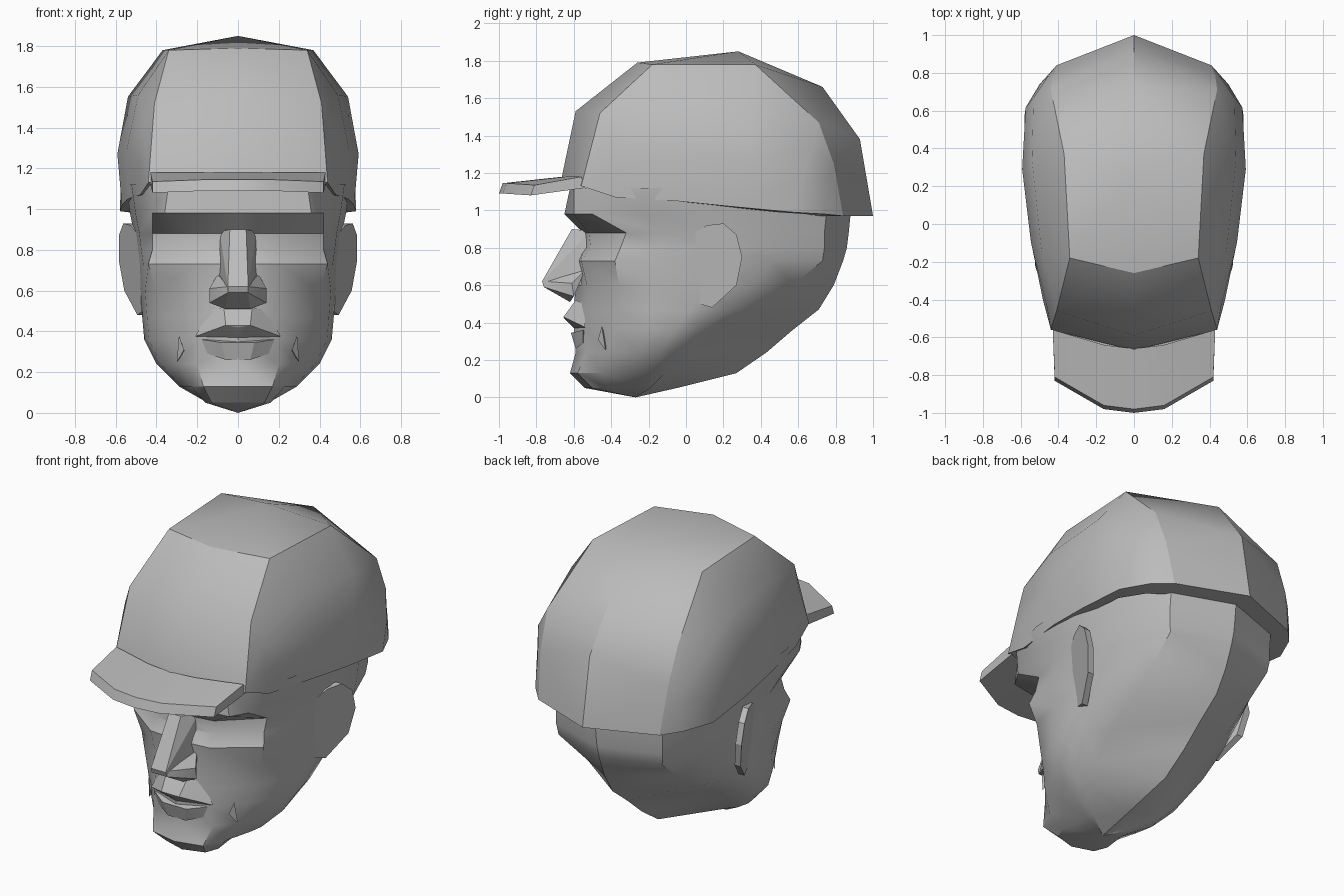
import bpy, bmesh, math
from mathutils import Vector

if "Cube" in bpy.data.objects:
    bpy.data.objects.remove(bpy.data.objects["Cube"])

grey = bpy.data.materials.new("plain grey")
grey.use_nodes = True
grey.diffuse_color = (0.5, 0.5, 0.5, 1)
grey.node_tree.nodes["Principled BSDF"].inputs["Base Color"].default_value = grey.diffuse_color


def finish(bm, name, mirror=True, angle=32):
    """Mirror across x, weld, and turn the bmesh into a shaded object."""
    if mirror:
        copy = bmesh.ops.duplicate(bm, geom=bm.verts[:] + bm.edges[:] + bm.faces[:])["geom"]
        for v in copy:
            if isinstance(v, bmesh.types.BMVert):
                v.co.x *= -1
    bmesh.ops.remove_doubles(bm, verts=bm.verts, dist=0.0005)
    bmesh.ops.recalc_face_normals(bm, faces=bm.faces)
    mesh = bpy.data.meshes.new(name)
    bm.to_mesh(mesh)
    bm.free()
    mesh.materials.append(grey)
    obj = bpy.data.objects.new(name, mesh)
    bpy.context.collection.objects.link(obj)
    bpy.ops.object.select_all(action="DESELECT")
    obj.select_set(True)
    bpy.context.view_layer.objects.active = obj
    bpy.ops.object.shade_smooth_by_angle(angle=math.radians(angle), keep_sharp_edges=True)


def patch(bm, rows):
    """Fill a grid of points with quads, dropping collapsed corners."""
    for a, b in zip(rows, rows[1:]):
        for i in range(len(a) - 1):
            loop = []
            for p in (a[i], a[i + 1], b[i + 1], b[i]):
                if tuple(p) not in loop:
                    loop.append(tuple(p))
            if len(loop) > 2:
                bm.faces.new([bm.verts.new(p) for p in loop])


def hull(name, points, both_sides=False):
    """Convex faceted solid; mirrored points, or a mirrored copy for pairs."""
    if not both_sides:
        points = points + [(-x, y, z) for x, y, z in points if x]
    bm = bmesh.new()
    for p in points:
        bm.verts.new(p)
    out = bmesh.ops.convex_hull(bm, input=bm.verts)
    bmesh.ops.delete(bm, geom=[g for g in out["geom_interior"] if isinstance(g, bmesh.types.BMVert)],
                     context="VERTS")
    finish(bm, name, both_sides, 15)


# Head: height, front y, front corner, cheek, half width, back crease, back y
sections = [
    (1.12, -.62, (.34, -.60), (.43, -.50), .55, (.36, .75), .88),
    (.98, -.65, (.36, -.60), (.42, -.50), .53, (.36, .75), .88),
    (.88, -.55, (.20, -.52), (.42, -.32), .51, (.36, .74), .87),
    (.80, -.55, (.20, -.51), (.42, -.35), .50, (.36, .74), .86),
    (.73, -.58, (.20, -.56), (.44, -.38), .49, (.35, .73), .84),
    (.60, -.59, (.19, -.53), (.40, -.36), .48, (.34, .57), .79),
    (.47, -.60, (.18, -.54), (.36, -.38), .47, (.33, .40), .71),
    (.36, -.60, (.19, -.54), (.34, -.38), .46, (.31, .18), .57),
    (.24, -.59, (.20, -.53), (.29, -.42), .40, (.29, .02), .43),
    (.13, -.62, (.17, -.58), (.23, -.45), .29, (.24, -.08), .27),
    (.05, -.54, (.13, -.50), (.16, -.42), .15, (.10, -.20), -.05),
]
rings = []
for z, front, corner, cheek, width, crease, back in sections:
    cheek, crease = Vector(cheek), Vector(crease)
    side = [(width * .95, cheek.y * .6 + crease.y * .1),
            (width, cheek.y * .35 + crease.y * .4),
            (width * .93, cheek.y * .12 + crease.y * .7)]
    loop = [(0, front), corner, cheek, *side, crease, (0, back)]
    rings.append([(x, y, z) for x, y in loop])
rings.append([(0, -.27, 0)] * len(rings[0]))
bm = bmesh.new()
patch(bm, rings)
finish(bm, "head")

# Cap: centre line, edge of the centre panel, and the rim
centre = [(0, y, z) for y, z in [(-.67, 1.15), (-.59, 1.53), (-.26, 1.79), (.28, 1.85),
                                 (.73, 1.66), (.93, 1.38), (1, .97)]]
edge = [(.44, -.56, 1.13), (.41, -.46, 1.52), (.34, -.18, 1.78), (.37, .37, 1.78),
        (.44, .71, 1.47), (.43, .79, 1.25), (.41, .84, .97)]
rim = [edge[0], (.48, -.38, 1.07), (.54, -.05, 1.05), (.57, .25, 1.02),
       (.58, .57, .99), (.5, .74, .98), edge[-1]]
bulge = [0, .03, .09, .11, .05, .01, 0]


def side_row(t, push):
    return [Vector(e).lerp(Vector(r), t) + Vector((b * push, 0, 0))
            for e, r, b in zip(edge, rim, bulge)]


bm = bmesh.new()
patch(bm, [centre, edge, side_row(.3, 1), side_row(.67, .8), rim])
bmesh.ops.remove_doubles(bm, verts=bm.verts, dist=0.0005)
# Keep the panel seams, the front fold and the back ridge crisp
for e in bm.edges:
    a, b = (v.co for v in e.verts)
    seam = all(any((p - Vector(q)).length < .001 for q in edge) for p in (a, b))
    fold = min(a.z, b.z) > 1.77 and max(a.y, b.y) < 0
    ridge = max(a.x, b.x) < .01 and min(a.y, b.y) > .7
    e.smooth = not (seam or fold or ridge)
# Turn the rim inwards to the head
lip = [e for e in bm.edges if e.is_boundary and max(v.co.x for v in e.verts) > .01
       and all(v.co.z < 1.2 for v in e.verts)]
for g in bmesh.ops.extrude_edge_only(bm, edges=lip)["geom"]:
    if isinstance(g, bmesh.types.BMVert):
        g.co.x *= .9
        g.co.y *= .86
bmesh.ops.triangulate(bm, faces=bm.faces[:], quad_method="SHORT_EDGE")
finish(bm, "cap_crown", angle=45)

# Brim: top and bottom sheets closed around the outside
inner = [(0, -.66), (.16, -.64), (.43, -.56)]
outer = [(0, -1, 1.09), (.16, -.98, 1.09), (.42, -.83, 1.08)]
upper = [[(x, y, 1.18) for x, y in inner], [(x, y + .02, z + .055) for x, y, z in outer]]
lower = [[(x, y + .02, 1.12) for x, y in inner], outer]
bm = bmesh.new()
patch(bm, [upper[0], upper[1], lower[1], lower[0]])
patch(bm, [[upper[0][2], upper[1][2]], [lower[0][2], lower[1][2]]])
finish(bm, "cap_brim")

# Facial features
hull("nose_bridge", [(.04, -.61, .90), (.09, -.51, .89), (.05, -.77, .62), (.05, -.76, .59),
                     (.1, -.53, .6)])
hull("nose_wings", [(.05, -.75, .62), (.05, -.76, .59), (.14, -.61, .61), (.14, -.60, .54),
                    (.06, -.62, .51), (.1, -.54, .68)])
hull("upper_lip", [(.06, -.655, .43), (0, -.65, .42), (.21, -.54, .375), (0, -.6, .37),
                   (.07, -.59, .52), (.14, -.54, .5)])
hull("lower_lip", [(.08, -.615, .345), (.18, -.55, .36), (.15, -.55, .29), (.06, -.59, .26),
                   (.1, -.5, .33)])
hull("cheek_folds", [(.29, -.45, .38), (.3, -.43, .25), (.265, -.47, .31), (.26, -.42, .3)], True)

# Ears: thin flared flaps
outline = [(.03, .87), (.11, .92), (.2, .93), (.27, .87), (.3, .75), (.27, .6), (.14, .48), (.07, .5)]
ear = []
for y, z in outline:
    x = .44 + .4 * y + .1 * (z - .5)
    ear += [(x, y, z), (x - .04, y, z)]
hull("ears", ear, True)
